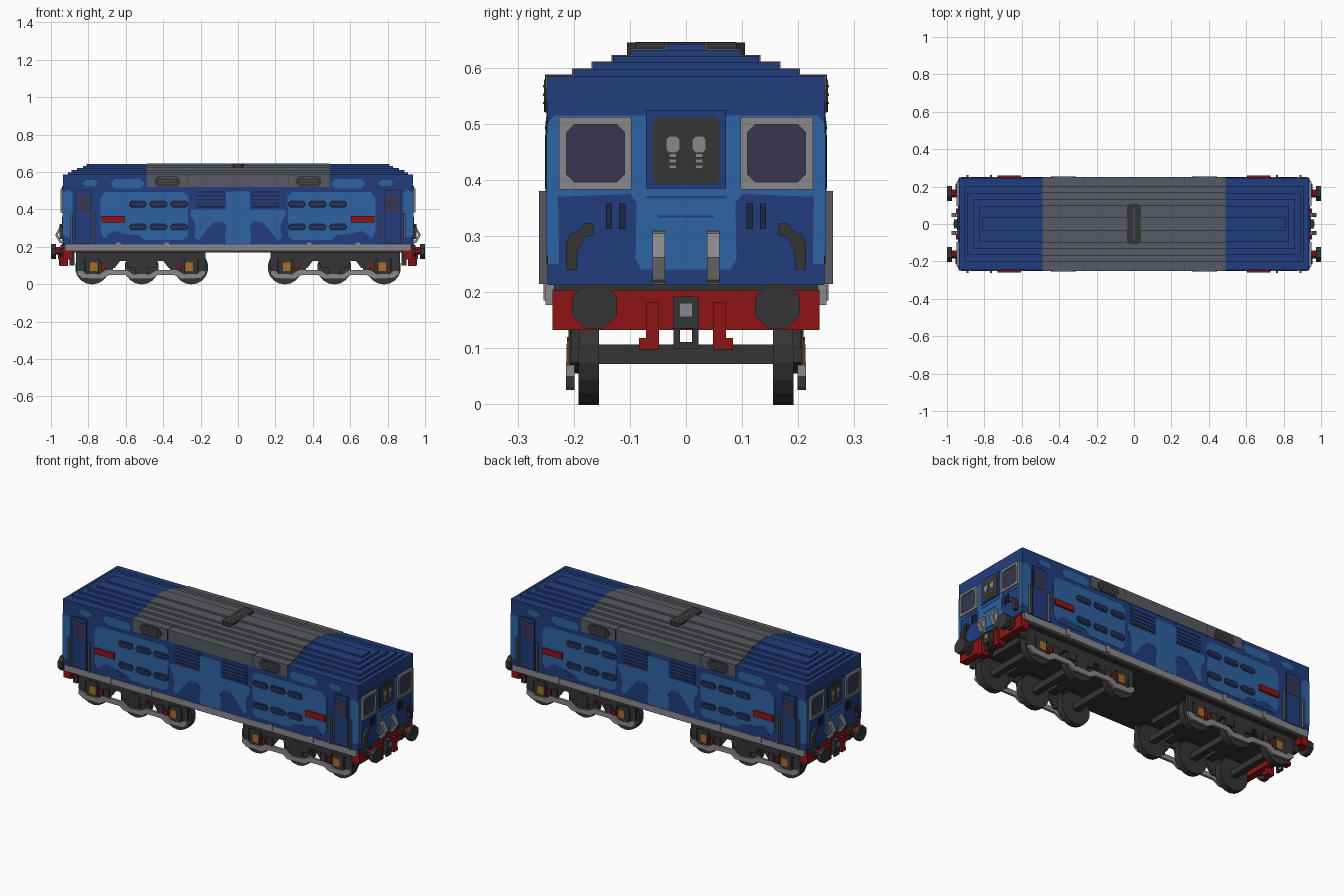
import bpy, bmesh, math

cube = bpy.data.objects.get("Cube")
if cube:
    bpy.data.objects.remove(cube, do_unlink=True)


def material(name, r, g, b):
    m = bpy.data.materials.new(name)
    m.use_nodes = True
    m.diffuse_color = (r, g, b, 1)
    m.node_tree.nodes["Principled BSDF"].inputs["Base Color"].default_value = (r, g, b, 1)
    return m


DARK_BLUE = material("dark blue", 0.016, 0.048, 0.205)
LIGHT_BLUE = material("light blue", 0.028, 0.125, 0.36)
ROOF_GREY = material("roof grey", 0.095, 0.103, 0.122)
FRAME_GREY = material("frame grey", 0.25, 0.25, 0.26)
BLACK = material("charcoal", 0.036, 0.036, 0.036)
RED = material("red", 0.27, 0.007, 0.008)
GLASS = material("tinted glass", 0.04, 0.036, 0.085)
ORANGE = material("orange", 0.42, 0.15, 0.02)
NAVY = material("navy louvre", 0.012, 0.02, 0.06)


def prism(name, mat, axis, outlines, lo, hi, mirror="xy"):
    """Extrude outlines along an axis from lo to hi, with mirrored copies."""
    bm = bmesh.new()
    for pts in outlines:
        for sx in ((1, -1) if "x" in mirror else (1,)):
            for sy in ((1, -1) if "y" in mirror else (1,)):
                rings = []
                for d in (lo, hi):
                    co = [{"x": (d, a, b), "y": (a, d, b), "z": (a, b, d)}[axis] for a, b in pts]
                    rings.append([bm.verts.new((sx * x, sy * y, z)) for x, y, z in co])
                n = len(pts)
                bm.faces.new(rings[0])
                bm.faces.new(rings[1])
                for i in range(n):
                    j = (i + 1) % n
                    bm.faces.new((rings[0][i], rings[0][j], rings[1][j], rings[1][i]))
    bmesh.ops.recalc_face_normals(bm, faces=bm.faces)
    mesh = bpy.data.meshes.new(name)
    bm.to_mesh(mesh)
    bm.free()
    mesh.materials.append(mat)
    obj = bpy.data.objects.new(name, mesh)
    bpy.context.collection.objects.link(obj)
    return obj


def rect(a0, a1, b0, b1, c=0):
    """Rectangle outline, optionally with chamfered corners."""
    if c == 0:
        return [(a0, b0), (a1, b0), (a1, b1), (a0, b1)]
    return [(a0 + c, b0), (a1 - c, b0), (a1, b0 + c), (a1, b1 - c),
            (a1 - c, b1), (a0 + c, b1), (a0, b1 - c), (a0, b0 + c)]


def border(a0, a1, b0, b1, t):
    """Four bars around an opening."""
    return [rect(a0, a1, b0, b0 + t), rect(a0, a1, b1 - t, b1),
            rect(a0, a0 + t, b0 + t, b1 - t), rect(a1 - t, a1, b0 + t, b1 - t)]


def disc(a, b, r, n=16):
    return [(a + r * math.cos(math.tau * (i + .5) / n), b + r * math.sin(math.tau * (i + .5) / n))
            for i in range(n)]


# Body shell and underframe
prism("body", DARK_BLUE, "z", [rect(-.935, .935, -.247, .247)], .213, .585, "")
prism("sole_bar", FRAME_GREY, "z", [rect(-.925, .925, -.25, .25)], .177, .213, "")
prism("underframe", BLACK, "z", [rect(-.9, .9, -.235, .235)], .168, .18, "")
prism("sole_bar_bracket", FRAME_GREY, "y", [rect(x - .012, x + .012, .185, .222) for x in (.38, .64)], .249, .254)

# Stepped roof, with a grey centre section
steps = [(.91, .20, .585, .597), (.89, .165, .597, .609), (.86, .13, .609, .621),
         (.83, .095, .621, .632), (.81, .035, .632, .642)]
for i, (x, y, z0, z1) in enumerate(steps):
    prism(f"roof_step_{i + 1}", DARK_BLUE, "z", [rect(-x, x, -y, y)], z0, z1, "")
    prism(f"grey_roof_step_{i + 1}", ROOF_GREY, "z", [rect(-.49, .49, -y - .003, y + .003)], z0, z1 + .002, "")
prism("grey_roof_base", ROOF_GREY, "z", [rect(-.49, .49, -.2505, .2505)], .52, .587, "")
prism("roof_panel_seam", BLACK, "y", [rect(.269, .273, .52, .588)], .2, .2515)
prism("roof_side_grille", BLACK, "y", [rect(.31, .445, .521, .579, .018)], .25, .2535)
prism("roof_grille_slats", ROOF_GREY, "y", [rect(.33, .425, z, z + .004) for z in (.535, .55, .565)], .253, .2545)
prism("exhaust", BLACK, "z", [rect(-.036, .036, -.105, .105, .015)], .615, .645, "")
prism("exhaust_slot", ROOF_GREY, "z", [rect(-.004, .004, -.09, .09)], .645, .646, "")

# Painted light blue patches along the sides
prism("side_light_patches", LIGHT_BLUE, "y", [
    [(.27, .25), (.30, .235), (.50, .235), (.53, .262), (.60, .268), (.66, .25), (.72, .25),
     (.735, .29), (.735, .46), (.71, .492), (.29, .492), (.265, .47)],
    [(0, .215), (.065, .215), (.07, .25), (.06, .31), (.08, .335), (.13, .33), (.16, .30),
     (.19, .26), (.21, .235), (.235, .25), (.225, .30), (.235, .34), (.255, .37), (.25, .40),
     (.07, .40), (.07, .495), (0, .495)],
    rect(.885, .935, .25, .50, .015),
    rect(.75, .83, .524, .556, .014),
    rect(.50, .68, .512, .562, .022)], .24, .2485)
prism("side_dark_patch", DARK_BLUE, "y", [
    [(.55, .236), (.70, .236), (.70, .262), (.66, .285), (.61, .27), (.57, .262)]], .24, .2492)

# Side louvres
cols, rows = (.315, .425, .535), (.305, .427)
prism("side_louvres", NAVY, "y",
      [rect(x - .048, x + .048, z - .019, z + .019, .012) for x in cols for z in rows], .245, .2505)
prism("louvre_slats", DARK_BLUE, "y",
      [rect(x - .038, x + .038, z - .004, z + .004) for x in cols for z in rows], .25, .2515)
prism("middle_grille", DARK_BLUE, "y", [rect(.065, .23, .40, .512)], .245, .2495)
prism("middle_grille_slats", NAVY, "y",
      [rect(.07, .225, z, z + .006) for z in (.43, .45, .47, .49)] + [rect(.075, .22, .406, .42)], .249, .251)
prism("side_red_plate", RED, "y", [rect(.605, .73, .33, .363)], .245, .26)

# Cab doors with windows and handrails
prism("door_edge", NAVY, "y", border(.783, .872, .215, .505, .005), .245, .2505)
prism("door_panel", DARK_BLUE, "y", [rect(.788, .867, .22, .50)], .245, .2495)
prism("door_window", GLASS, "y", [rect(.795, .86, .385, .48)], .245, .251)
prism("door_handrails", ROOF_GREY, "y", [rect(x - .005, x + .005, .215, .38) for x in (.765, .89)], .247, .262)

# Cab ends: paint, windows and central door
prism("cab_light_patch", LIGHT_BLUE, "x", [
    [(0, .24), (.08, .24), (.09, .26), (.088, .36), (.10, .375), (.228, .37), (.226, .25),
     (.247, .25), (.247, .50), (.235, .515), (0, .515)]], .93, .9375)
prism("cab_window_glass", GLASS, "x", [rect(.10, .222, .387, .508)], .93, .942)
prism("cab_window_frame", FRAME_GREY, "x", border(.097, .226, .383, .512, .013), .93, .949)
prism("cab_window_frame_corners", FRAME_GREY, "x",
      [[(a, b), (a + sa * .014, b), (a, b + sb * .014)]
       for a, sa in ((.11, 1), (.213, -1)) for b, sb in ((.396, 1), (.499, -1))], .93, .947)
prism("end_door_frame", DARK_BLUE, "x", [rect(-.071, .071, .385, .525)], .93, .941, "x")
prism("end_door_window", BLACK, "x", [rect(-.06, .06, .393, .512, .008)], .93, .943, "x")
prism("end_lamps", FRAME_GREY, "x", [rect(.011, .036, .448, .478, .006)]
      + [rect(.017, .03, z, z + .007) for z in (.42, .43, .44)], .94, .947)
prism("end_door_sill", DARK_BLUE, "x", [rect(-.071, .071, .367, .371), rect(-.05, .05, .333, .337)], .93, .939, "x")
prism("end_vents", NAVY, "x", [rect(a, a + .011, .313, .358) for a in (.108, .132)], .93, .941)
prism("end_grab_pipe", BLACK, "x", [
    [(.165, .322), (.182, .322), (.19, .31), (.205, .305), (.214, .288), (.214, .24),
     (.195, .24), (.193, .272), (.18, .298), (.165, .302)]], .93, .955)
prism("end_hoses", FRAME_GREY, "y", [
    [(.935, .31), (.955, .305), (.977, .262), (.955, .222), (.935, .215),
     (.935, .228), (.948, .234), (.964, .262), (.948, .292), (.935, .296)]], .037, .06)
prism("hose_backing", FRAME_GREY, "x", [rect(.037, .06, .215, .31)], .93, .942)

# Buffer beams, buffers and couplers
prism("buffer_beam", RED, "x", [rect(-.238, .238, .133, .205)], .895, .936, "x")
prism("beam_cap", BLACK, "x", [rect(-.235, .235, .203, .214)], .92, .94, "x")
prism("buffer_shank", RED, "x", [disc(.163, .178, .022, 8)], .93, .978)
prism("buffer_head", BLACK, "x", [disc(.163, .175, .043, 8)], .972, 1.0)
prism("buffer_socket", BLACK, "x", [disc(.163, .178, .034, 8)], .93, .948)
prism("brake_pipes", RED, "x", [rect(.048, .071, .10, .182), rect(.048, .084, .098, .118)], .91, .953)
prism("coupler", BLACK, "x", [rect(-.023, .023, .135, .192)], .93, .962, "x")
prism("coupler_link", BLACK, "x", border(-.022, .022, .10, .145, .011), .945, .957, "x")
prism("coupler_pin", FRAME_GREY, "x", [rect(-.011, .011, .157, .18)], .95, .964, "x")
prism("cab_step", BLACK, "y", [rect(.875, .90, .10, .18)], .19, .205)
prism("cab_step_plate", RED, "y", [rect(.885, .935, .135, .175)], .20, .237)

# Bogies: wheels, axles and frames
axles = (.25, .515, .78)
prism("wheels", BLACK, "y", [disc(x, .09, .0915, 18) for x in axles], .155, .192)
prism("wheel_hubs", ROOF_GREY, "y", [disc(x, .09, .03, 8) for x in axles], .19, .195)
prism("axles", BLACK, "y", [rect(x - .018, x + .018, .072, .107) for x in axles], -.16, .16, "x")
prism("bogie_bolsters", BLACK, "z", [rect(.2, .84, -.10, .10)], .138, .172, "x")
prism("bogie_cross_beams", BLACK, "z", [rect(x - .025, x + .025, -.19, .19) for x in (.38, .65)], .138, .172, "x")
prism("bogie_side_frame", BLACK, "y", [
    [(.175, .178), (.865, .178), (.865, .075), (.845, .06), (.82, .06), (.82, .135), (.74, .135),
     (.72, .085), (.66, .085), (.63, .125), (.60, .125), (.59, .09), (.44, .09), (.43, .125),
     (.40, .125), (.37, .085), (.31, .085), (.29, .135), (.21, .135), (.21, .06), (.19, .06),
     (.175, .075)]], .190, .206)
prism("axle_boxes", BLACK, "y", [rect(x - .035, x + .035, .055, .14, .01) for x in axles], .188, .209)
prism("springs", BLACK, "y", [rect(x - .018, x + .018, .065, .12) for x in (.345, .685)], .19, .212)
prism("axle_box_covers", ORANGE, "y", [rect(x - .02, x + .02, .07, .115) for x in (.26, .77)], .20, .2125)
prism("brake_blocks", RED, "y", [rect(x - .009, x + .009, .072, .108) for x in (.31, .72)], .20, .213)
prism("equaliser_bar", FRAME_GREY, "y", [
    [(.175, .07), (.20, .07), (.22, .055), (.29, .055), (.32, .075), (.44, .075), (.47, .055),
     (.56, .055), (.59, .075), (.71, .075), (.74, .055), (.81, .055), (.83, .07), (.86, .07),
     (.86, .05), (.83, .03), (.73, .026), (.69, .048), (.60, .048), (.57, .028), (.46, .028),
     (.43, .048), (.34, .048), (.30, .026), (.20, .03), (.175, .05)]], .199, .2135)
